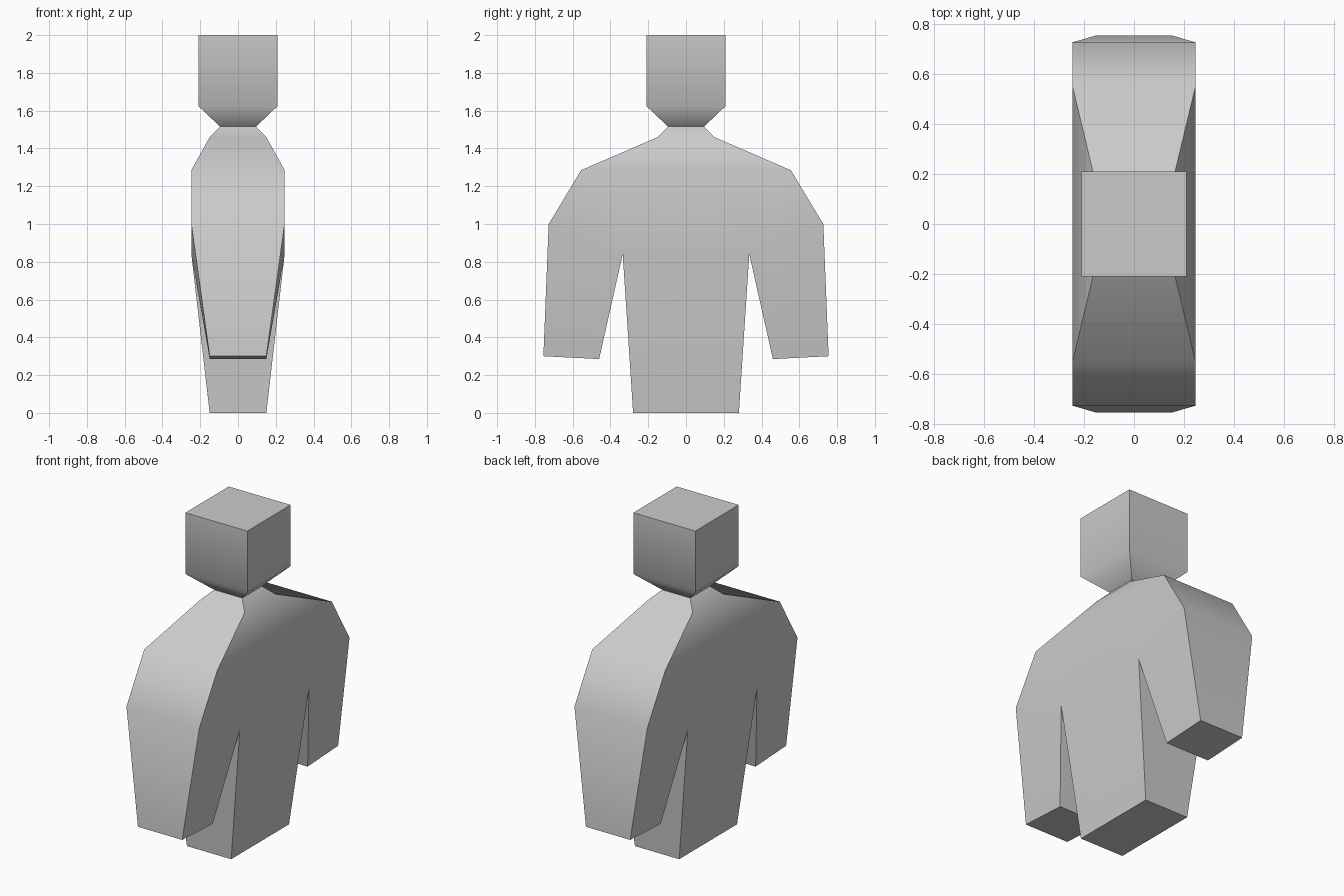
import bpy, bmesh
from math import radians

if "Cube" in bpy.data.objects:
    bpy.data.objects.remove(bpy.data.objects["Cube"])

bm = bmesh.new()


def ring(corners):
    """Four-cornered section from (x, y, z) tuples."""
    return [bm.verts.new(c) for c in corners]


def rect(z, hx, hy):
    return ring([(-hx, -hy, z), (hx, -hy, z), (hx, hy, z), (-hx, hy, z)])


def bridge(a, b, skip=()):
    for i in range(4):
        if i not in skip:
            j = (i + 1) % 4
            bm.faces.new((a[i], a[j], b[j], b[i]))


# Torso, neck and head: stacked rectangles (z, half x, half y)
sections = [(0, .15, .28), (.84, .247, .335), (1.285, .247, .555), (1.46, .15, .15),
            (1.515, .095, .095), (1.625, .21, .21), (2, .21, .21)]
rings = [rect(*s) for s in sections]
for k in range(len(rings) - 1):
    # Leave the sides between armpit and shoulder open for the arms
    bridge(rings[k], rings[k + 1], skip=(0, 2) if k == 1 else ())
bm.faces.new(rings[0])
bm.faces.new(rings[-1])

# Arms: shoulder triangle, then a tapered sleeve down to the hand
armpit, shoulder = rings[1], rings[2]
for s, (l, r) in ((-1, (0, 1)), (1, (3, 2))):
    elbow = [bm.verts.new((x, s * .727, 1.0)) for x in (-.247, .247)]
    bm.faces.new((shoulder[l], shoulder[r], elbow[1], elbow[0]))
    for i, e in ((l, elbow[0]), (r, elbow[1])):
        bm.faces.new((shoulder[i], e, armpit[i]))
    hand = ring([(-.15, s * .755, .3), (.15, s * .755, .3),
                 (.15, s * .46, .285), (-.15, s * .46, .285)])
    bridge([elbow[0], elbow[1], armpit[r], armpit[l]], hand)
    bm.faces.new(hand)

bmesh.ops.recalc_face_normals(bm, faces=bm.faces)
mesh = bpy.data.meshes.new("figure_body")
bm.to_mesh(mesh)
bm.free()
body = bpy.data.objects.new("figure_body", mesh)
bpy.context.collection.objects.link(body)

# Soft shoulders and jaw, crisp corners
bpy.context.view_layer.objects.active = body
body.select_set(True)
bpy.ops.object.shade_smooth_by_angle(angle=radians(50))
